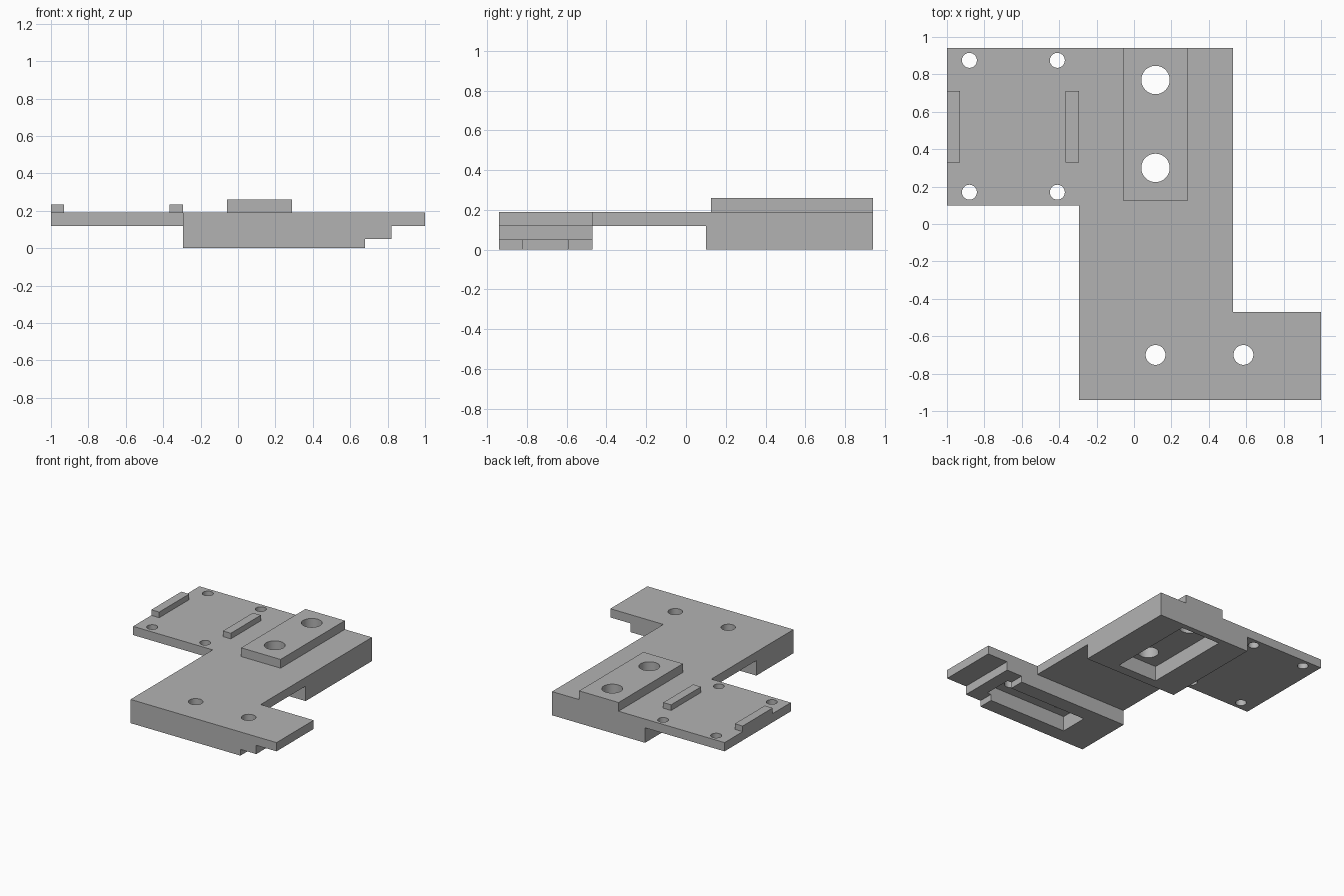
import bpy, bmesh, math

if "Cube" in bpy.data.objects:
    bpy.data.objects.remove(bpy.data.objects["Cube"])

grey = bpy.data.materials.new("light_grey")
grey.diffuse_color = (0.448, 0.448, 0.448, 1)
grey.use_nodes = True
grey.node_tree.nodes["Principled BSDF"].inputs["Base Color"].default_value = grey.diffuse_color

# Main levels: underside of plate, top of plate
Z_PLATE, Z_TOP = 0.12, 0.19


def finish(name, bm):
    bmesh.ops.recalc_face_normals(bm, faces=bm.faces)
    mesh = bpy.data.meshes.new(name)
    bm.to_mesh(mesh)
    bm.free()
    mesh.materials.append(grey)
    obj = bpy.data.objects.new(name, mesh)
    bpy.context.collection.objects.link(obj)
    return obj


def prism(name, outline, z0, z1):
    """Extrude a plan outline from z0 up to z1."""
    bm = bmesh.new()
    face = bm.faces.new([bm.verts.new((x, y, z0)) for x, y in outline])
    top = bmesh.ops.extrude_face_region(bm, geom=[face])["geom"]
    moved = [v for v in top if isinstance(v, bmesh.types.BMVert)]
    bmesh.ops.translate(bm, verts=moved, vec=(0, 0, z1 - z0))
    return finish(name, bm)


def box(name, x0, x1, y0, y1, z0, z1):
    return prism(name, [(x0, y0), (x1, y0), (x1, y1), (x0, y1)], z0, z1)


def hole(x, y, r, n=48):
    ring = [(x + r * math.cos(i * math.tau / n), y + r * math.sin(i * math.tau / n))
            for i in range(n)]
    return prism("hole_cutter", ring, -0.1, 0.4)


def combine(target, other, operation):
    other.hide_render = True
    mod = target.modifiers.new("join", "BOOLEAN")
    mod.operation, mod.solver, mod.object = operation, "EXACT", other
    bpy.context.view_layer.objects.active = target
    bpy.ops.object.modifier_apply(modifier=mod.name)
    bpy.data.objects.remove(other, do_unlink=True)


# Z-shaped plate
bracket = prism("mounting_bracket", [
    (-1, 0.94), (-1, 0.1), (-0.295, 0.1), (-0.295, -0.94),
    (1, -0.94), (1, -0.47), (0.53, -0.47), (0.53, 0.94)], Z_PLATE, Z_TOP)

# Thick blocks below, stepped front block, raised pad and two rails on top
solids = [
    box("back_block", -0.295, 0.53, 0.1, 0.94, 0, Z_TOP),
    box("front_block", -0.295, 0.68, -0.94, -0.47, 0, Z_TOP),
    box("front_step", 0.5, 0.82, -0.94, -0.47, 0.05, Z_TOP),
    box("raised_pad", -0.06, 0.29, 0.125, 0.94, Z_PLATE, 0.26),
    box("outer_rail", -1, -0.93, 0.33, 0.71, Z_PLATE, 0.235),
    box("inner_rail", -0.365, -0.295, 0.33, 0.71, Z_PLATE, 0.235),
]
for solid in solids:
    combine(bracket, solid, "UNION")

# Pockets in the underside
cutters = [
    box("back_pocket", -0.06, 0.29, 0.175, 0.895, -0.1, Z_PLATE),
    box("front_pocket", -0.015, 0.715, -0.82, -0.59, -0.1, Z_PLATE),
]
# Through holes: pad, front arm, four corner holes of the thin plate
cutters += [hole(0.115, y, 0.076) for y in (0.3, 0.77)]
cutters += [hole(x, -0.70, 0.053) for x in (0.115, 0.585)]
cutters += [hole(x, y, 0.04) for x in (-0.88, -0.41) for y in (0.17, 0.875)]
for cutter in cutters:
    combine(bracket, cutter, "DIFFERENCE")

# Merge leftover coplanar faces and shade the hole walls smooth
bm = bmesh.new()
bm.from_mesh(bracket.data)
bmesh.ops.remove_doubles(bm, verts=bm.verts, dist=1e-5)
bmesh.ops.dissolve_limit(bm, angle_limit=math.radians(1), verts=bm.verts, edges=bm.edges)
bm.to_mesh(bracket.data)
bm.free()
bracket.select_set(True)
bpy.context.view_layer.objects.active = bracket
bpy.ops.object.shade_smooth_by_angle(angle=math.radians(30))
